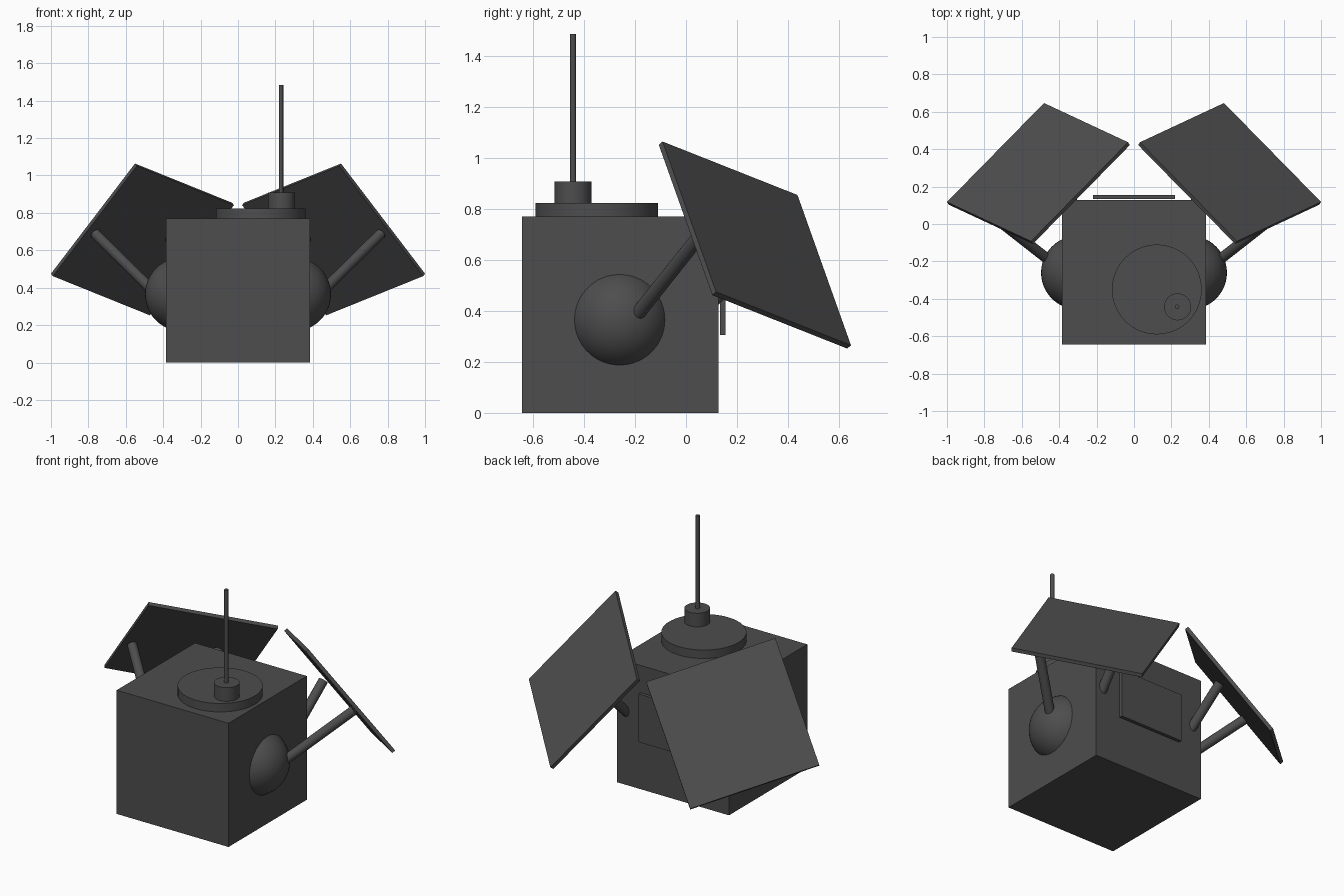
import bpy
from mathutils import Vector, Matrix

if "Cube" in bpy.data.objects:
    bpy.data.objects.remove(bpy.data.objects["Cube"])

# Dark grey finish
dark = bpy.data.materials.new("dark_grey")
dark.diffuse_color = (0.075, 0.075, 0.075, 1)
dark.use_nodes = True
dark.node_tree.nodes["Principled BSDF"].inputs["Base Color"].default_value = dark.diffuse_color


def box(name, lo, hi):
    lo, hi = Vector(lo), Vector(hi)
    bpy.ops.mesh.primitive_cube_add(size=1)
    o = bpy.context.object
    o.name = name
    o.data.transform(Matrix.Translation((lo + hi) / 2) @ Matrix.Diagonal((*(hi - lo), 1)))
    return o


def rod(name, a, b, r, sides=32):
    a, b = Vector(a), Vector(b)
    bpy.ops.mesh.primitive_cylinder_add(vertices=sides, radius=r, depth=(b - a).length)
    o = bpy.context.object
    o.name = name
    o.data.transform(Matrix.Translation((a + b) / 2) @ (b - a).to_track_quat('Z', 'Y').to_matrix().to_4x4())
    bpy.ops.object.shade_smooth_by_angle()
    return o


# Cube body and rear plate
box("body", (-0.385, -0.643, 0), (0.385, 0.127, 0.77))
box("rear_plate", (-0.218, 0.134, 0.305), (0.218, 0.155, 0.605))

# Stepped antenna base and mast on top
rod("top_disc", (0.122, -0.35, 0.765), (0.122, -0.35, 0.823), 0.24, 64)
rod("antenna_base", (0.233, -0.443, 0.82), (0.233, -0.443, 0.908), 0.072, 48)
rod("antenna_mast", (0.23, -0.443, 0.90), (0.23, -0.443, 1.485), 0.012)

# Square panel frame: centre and two in-plane axes, on the right side
centre = Vector((0.511, 0.27, 0.658))
u = Vector((-0.52, 0.53, -0.21)).normalized()
v = Vector((0.45, 0.21, -0.59)).normalized()
n = u.cross(v).normalized()

for side, s in (("right", 1), ("left", -1)):
    parts = []
    # Tilted square panel
    p = box(side + "_panel", (-0.385, -0.385, -0.011), (0.385, 0.385, 0.011))
    frame = Matrix((u, v, n)).transposed().to_4x4()
    p.data.transform(Matrix.Translation(centre) @ frame)
    parts.append(p)
    # Side dome
    bpy.ops.mesh.primitive_uv_sphere_add(segments=48, ring_count=24, radius=0.197)
    d = bpy.context.object
    d.name = side + "_dome"
    d.data.transform(Matrix.Translation((0.3, -0.26, 0.365)))
    bpy.ops.object.shade_smooth_by_angle()
    parts.append(d)
    # Struts from the dome and from the back of the body to the panel
    parts.append(rod(side + "_outer_strut", (0.42, -0.22, 0.35), (0.765, 0.05, 0.69), 0.028))
    parts.append(rod(side + "_inner_strut", (0.325, 0.08, 0.415), (0.36, 0.325, 0.66), 0.028))
    if s < 0:
        for o in parts:
            o.data.transform(Matrix.Diagonal((-1, 1, 1, 1)))
            o.data.flip_normals()

for o in bpy.data.objects:
    o.data.materials.append(dark)
